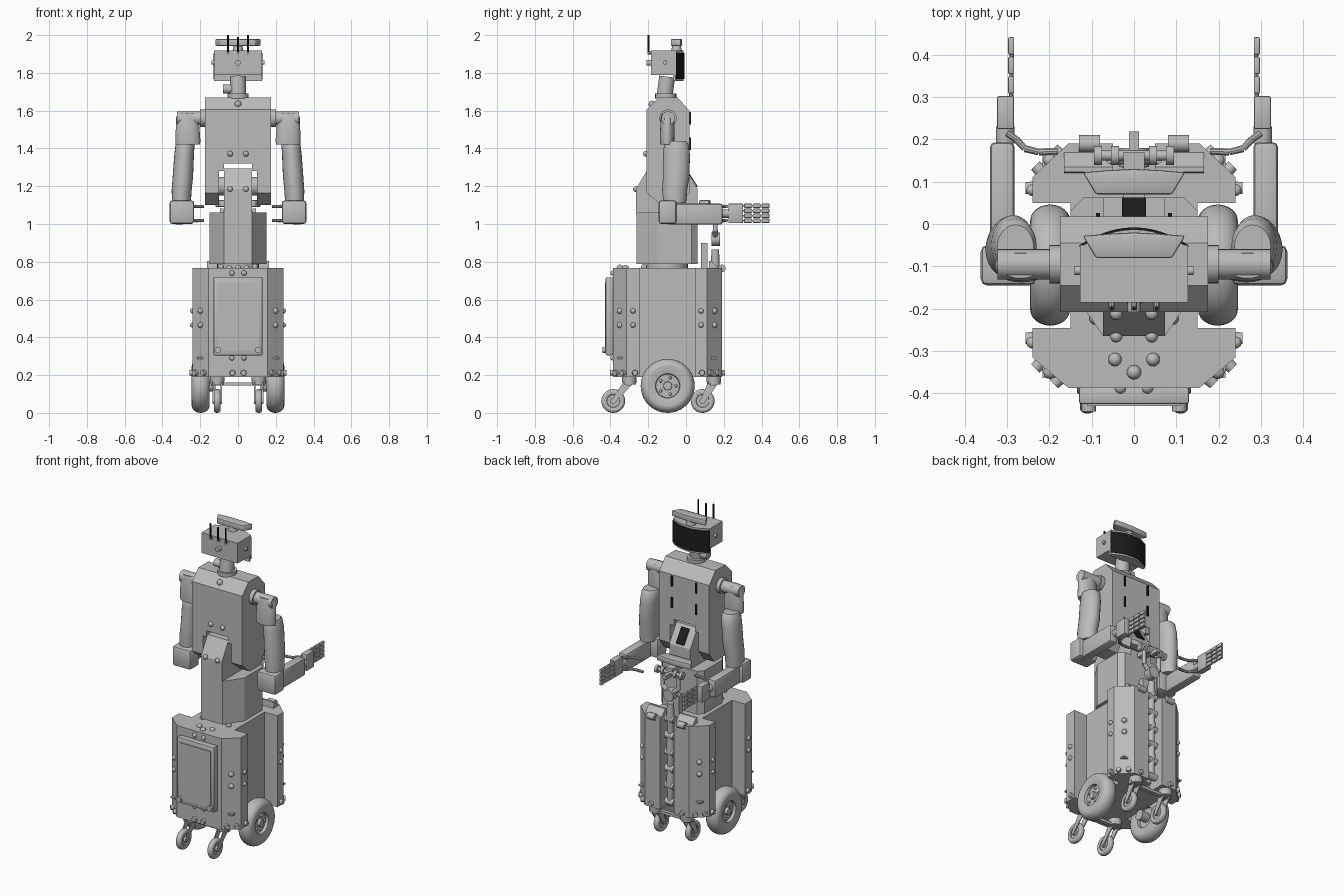
import bpy, bmesh, math
from mathutils import Vector, Matrix

def material(name, c):
    m = bpy.data.materials.new(name)
    m.diffuse_color = (c, c, c, 1)
    return m
GREY = material("body grey", 0.5)
BLACK = material("dark glass", 0.012)

def finish(bm, name, mat=GREY, smooth=False, bevel=0):
    if bevel:
        bmesh.ops.bevel(bm, geom=bm.edges[:], offset=bevel, segments=2, affect='EDGES', profile=0.5)
    bmesh.ops.recalc_face_normals(bm, faces=bm.faces[:])
    me = bpy.data.meshes.new(name)
    bm.to_mesh(me); bm.free()
    me.materials.append(mat)
    ob = bpy.data.objects.new(name, me)
    bpy.context.collection.objects.link(ob)
    if smooth:
        bpy.ops.object.select_all(action='DESELECT')
        ob.select_set(True)
        bpy.context.view_layer.objects.active = ob
        bpy.ops.object.shade_smooth_by_angle(angle=math.radians(35))
    return ob

def box(name, x0, x1, y0, y1, z0, z1, mat=GREY, bevel=0):
    bm = bmesh.new()
    bmesh.ops.create_cube(bm, size=1)
    for v in bm.verts:
        v.co = Vector(((x0+x1)/2 + v.co.x*(x1-x0), (y0+y1)/2 + v.co.y*(y1-y0), (z0+z1)/2 + v.co.z*(z1-z0)))
    return finish(bm, name, mat, bevel > 0, bevel)

def cyl(name, a, b, r, r2=None, mat=GREY, seg=20):
    a, b = Vector(a), Vector(b)
    d = b - a
    bm = bmesh.new()
    M = Matrix.Translation((a+b)/2) @ d.to_track_quat('Z', 'Y').to_matrix().to_4x4()
    bmesh.ops.create_cone(bm, cap_ends=True, segments=seg, radius1=r, radius2=r if r2 is None else r2, depth=d.length, matrix=M)
    return finish(bm, name, mat, True)

def ball(name, p, r):
    bm = bmesh.new()
    bmesh.ops.create_uvsphere(bm, u_segments=14, v_segments=8, radius=r, matrix=Matrix.Translation(p))
    return finish(bm, name, GREY, True)

def prism(name, pts, axis, lo, hi, mat=GREY, bevel=0):
    """Extrude a profile: (y,z) points along x, or (x,y) points along z."""
    bm = bmesh.new()
    put = (lambda p, h: (h, p[0], p[1])) if axis == 'x' else (lambda p, h: (p[0], p[1], h))
    f = bm.faces.new([bm.verts.new(put(p, lo)) for p in pts])
    r = bmesh.ops.extrude_face_region(bm, geom=[f])
    shift = Vector(put((0, 0), hi - lo))
    for v in r['geom']:
        if isinstance(v, bmesh.types.BMVert):
            v.co += shift
    return finish(bm, name, mat, bevel > 0, bevel)

def sym(half):
    return half + [(-x, y) for x, y in reversed(half) if x]

def loft(name, rings, n=24):
    """Rings of (x, y, z, rx, ry) stacked in z."""
    bm = bmesh.new()
    rows = [[bm.verts.new((x + rx*math.cos(2*math.pi*i/n), y + ry*math.sin(2*math.pi*i/n), z)) for i in range(n)]
            for x, y, z, rx, ry in rings]
    for a, b in zip(rows, rows[1:]):
        for i in range(n):
            bm.faces.new((a[i], a[(i+1) % n], b[(i+1) % n], b[i]))
    bm.faces.new(rows[0]); bm.faces.new(rows[-1])
    return finish(bm, name, GREY, True)

def lathe_x(name, x, y, z, prof, n=40):
    """Revolve (dx, radius) points about an axle along x."""
    bm = bmesh.new()
    rows = [[bm.verts.new((x+dx, y + r*math.cos(2*math.pi*i/n), z + r*math.sin(2*math.pi*i/n))) for i in range(n)]
            for dx, r in prof]
    for a, b in zip(rows, rows[1:]):
        for i in range(n):
            bm.faces.new((a[i], a[(i+1) % n], b[(i+1) % n], b[i]))
    bm.faces.new(rows[0]); bm.faces.new(rows[-1])
    return finish(bm, name, GREY, True)

def tyre(w, r, rim, dish):
    arc = [(w*math.sin(t), r - w*0.8 + w*0.8*math.cos(t)) for t in [math.radians(a) for a in range(-90, 91, 15)]]
    return [(-dish, rim*0.95), (-w*0.8, rim)] + arc + [(w*0.8, rim), (dish, rim*0.95)]

# base cabinet with wheel bays and front arm slot
base = sym([(0.05, 0.08), (0.05, 0.19), (0.155, 0.19), (0.24, 0.11), (0.24, 0.05), (0.15, 0.05),
            (0.15, -0.245), (0.24, -0.245), (0.24, -0.315), (0.155, -0.387)])
prism("base_cabinet", base, 'z', 0.19, 0.768)
# rear door with frame, hinges and feet
box("rear_door", -0.13, 0.13, -0.425, -0.385, 0.305, 0.718, bevel=0.006)
box("rear_door_panel", -0.11, 0.11, -0.43, -0.42, 0.33, 0.69)
for s in (-1, 1):
    cyl("door_foot", (s*0.107, -0.42, 0.333), (s*0.107, -0.443, 0.333), 0.017)
    # drive wheels
    lathe_x("drive_wheel", s*0.198, -0.097, 0.143, tyre(0.047, 0.143, 0.065, 0.02))
    cyl("wheel_hub", (s*0.12, -0.097, 0.143), (s*0.235, -0.097, 0.143), 0.032, 0.022)
    for k in range(5):
        a = k*math.tau/5
        ball("wheel_bolt", (s*0.22, -0.097+0.045*math.cos(a), 0.143+0.045*math.sin(a)), 0.008)
    # casters
    for sy, wy in ((-0.3, -0.385), (0.147, 0.088)):
        x = s*0.11
        lathe_x("caster_wheel", x, wy, 0.063, tyre(0.018, 0.063, 0.035, 0.008), 28)
        cyl("caster_hub", (x-0.022, wy, 0.063), (x+0.022, wy, 0.063), 0.016)
        cyl("caster_swivel", (x, sy, 0.15), (x, sy, 0.2), 0.036, 0.04)
        for e in (-1, 1):
            X = x + e*0.021
            prism("caster_fork", [(sy+0.03, 0.165), (sy-0.03, 0.165), (wy-0.014, 0.063), (wy, 0.05), (wy+0.016, 0.063)], 'x', X-0.003, X+0.003)
    # base sensors: low ring, upper pairs, status buttons
    ring = [(0.24, 0.085, 1, 0), (0.222, 0.127, .7, .7), (0.18, 0.167, .7, .7), (0.11, 0.19, 0, 1),
            (0.24, -0.27, 1, 0), (0.222, -0.33, .7, -.7), (0.178, -0.367, .7, -.7), (0.03, -0.387, 0, -1)]
    for x, y, nx, ny in ring:
        cyl("bumper_sensor", (s*(x-0.01*nx), y-0.01*ny, 0.212), (s*(x+0.016*nx), y+0.016*ny, 0.212), 0.017, 0.014, seg=14)
    for y, ny in ((0.15, .7), (-0.35, -.7)):
        for z in (0.465, 0.54):
            ball("side_light", (s*0.198, y, z), 0.016)
            ball("flank_light", (s*0.24, 0.08 if y > 0 else -0.28, z), 0.014)
        box("side_socket", s*0.2-0.016, s*0.2+0.016, y-0.014, y+0.014, 0.285, 0.295)
    for y in (-0.32,):
        ball("deck_button", (s*0.045, y, 0.768), 0.016)
    ball("deck_button", (s*0.09, -0.222, 0.772), 0.016)
    ball("door_light", (s*0.032, -0.387, 0.74), 0.014)
    ball("door_light", (s*0.032, -0.387, 0.29), 0.013)
    # sloped front deck ramps
    prism("deck_ramp", [(0.12, 0.765), (0.123, 0.805), (0.135, 0.805), (0.172, 0.765)], 'x', s*0.05, s*0.165)
    cyl("ramp_pin", (s*0.08, 0.19, 0.765), (s*0.13, 0.19, 0.765), 0.02)
ball("deck_button", (0, -0.35, 0.768), 0.017)
for y in (-0.3, 0.14):
    box("caster_crossbar", -0.15, 0.15, y-0.012, y+0.012, 0.145, 0.162)

# turntable and waist
cyl("turntable", (0, -0.1, 0.76), (0, -0.1, 0.79), 0.11, seg=32)
prism("waist", sym([(0.075, -0.262), (0.15, -0.15), (0.15, 0.03), (0.12, 0.062)]), 'z', 0.787, 1.06)
# spine block with sloping ends
prism("spine", [(-0.265, 1.05), (-0.265, 1.185), (-0.2, 1.295), (-0.01, 1.295), (0.062, 1.185), (0.062, 1.05)], 'x', -0.073, 0.073)
prism("spine_screen", [(0.003, 1.28), (0.058, 1.195), (0.062, 1.199), (0.007, 1.284)], 'x', -0.028, 0.028, BLACK)
cyl("hip_axle", (-0.16, -0.09, 1.2), (0.16, -0.09, 1.2), 0.05)
# torso with a bottom notch around the spine
prism("torso", [(-0.208, 1.32), (-0.208, 1.605), (-0.145, 1.67), (-0.045, 1.67), (0.018, 1.6), (0.018, 1.32)], 'x', -0.175, 0.175)
for s in (-1, 1):
    prism("torso_side", [(-0.208, 1.165), (-0.208, 1.32), (0.018, 1.32), (0.018, 1.165), (-0.03, 1.1), (-0.13, 1.1)], 'x', s*0.1, s*0.175)
    prism("notch_trim", [(-0.205, 1.28), (-0.205, 1.32), (0.015, 1.32), (0.015, 1.28)], 'x', s*0.075, s*0.101)
    for z in (1.425, 1.56):
        box("chest_slit", s*0.085-0.005, s*0.085+0.005, 0.015, 0.026, z-0.032, z+0.032, BLACK)
    ball("back_button", (s*0.042, -0.212, 1.372), 0.015)
    ball("spine_button", (s*0.042, -0.265, 1.185), 0.015)
ball("shoulder_button", (0, -0.18, 1.635), 0.018)

# neck
cyl("neck", (0, -0.115, 1.66), (0, -0.1, 1.78), 0.042, seg=24)
cyl("neck_motor", (-0.08, -0.11, 1.715), (0, -0.11, 1.715), 0.024)
cyl("neck_collar", (0, -0.107, 1.665), (0, -0.107, 1.69), 0.056)
# head with curved visor
def arc(off, w):
    return [(w*t/6, -0.05 + off + 0.042*(1-(t/6)**2)) for t in range(-6, 7)]
box("head", -0.127, 0.127, -0.185, -0.05, 1.79, 1.918)
prism("face_housing", arc(-0.005, 0.127) + [(0.127, -0.07), (-0.127, -0.07)], 'z', 1.757, 1.918)
prism("visor", arc(0, 0.129) + [(0.129, -0.054), (-0.129, -0.054)], 'z', 1.768, 1.906, BLACK)
for s in (-1, 1):
    cyl("ear", (s*0.12, -0.11, 1.855), (s*0.14, -0.11, 1.855), 0.011, seg=12)
cyl("rear_camera", (0, -0.18, 1.853), (0, -0.208, 1.853), 0.015, seg=16)
for x in (-0.053, 0, 0.053):
    cyl("antenna", (x, -0.199, 1.9), (x, -0.199, 2.0 if x else 1.99), 0.005, mat=BLACK, seg=8)
    cyl("antenna_mount", (x, -0.182, 1.905), (x, -0.204, 1.905), 0.007, seg=8)
# camera bars: one on the head, one on the small front arm
bar = sym([(0.09, -0.03), (0.121, 0.022), (0.06, 0.027), (0, 0.03)])
for name, y, z in (("head_camera_bar", -0.05, 1.943), ("arm_camera_bar", 0.1, 1.09)):
    prism(name, [(px, py+y) for px, py in bar], 'z', z, z+0.036, bevel=0.005)
cyl("camera_bar_stand", (0, -0.05, 1.91), (0, -0.05, 1.95), 0.03, 0.022)

# small front lift arm in the slot, with rollers and fork
Y = 0.155
for i in range(6):
    z = 0.24 + i*0.105
    cyl("lift_arm_link", (0, Y, z), (0, Y, z+0.1), 0.024 if i % 2 else 0.016, 0.02, seg=14)
    cyl("lift_arm_joint", (-0.03, Y, z), (0.03, Y, z), 0.022, seg=14)
box("lift_rail", -0.03, 0.03, 0.08, 0.115, 0.22, 0.9)
cyl("fork_disc", (0, Y-0.02, 0.92), (0, Y+0.025, 0.92), 0.036)
cyl("fork_roller", (-0.095, Y+0.007, 1.06), (0.095, Y+0.007, 1.06), 0.012)
box("camera_bracket", -0.025, 0.025, 0.05, 0.17, 1.06, 1.09)
box("fork_nose", -0.012, 0.012, Y, 0.218, 1.035, 1.06)
for s in (-1, 1):
    cyl("fork_root", (s*0.015, Y, 0.93), (s*0.055, Y, 0.965), 0.014, seg=12)
    cyl("fork_prong", (s*0.055, Y, 0.96), (s*0.055, Y, 1.06), 0.013, seg=12)
    for x in (0.045, 0.085):
        cyl("fork_wheel", (s*(x-0.009), Y+0.007, 1.06), (s*(x+0.009), Y+0.007, 1.06), 0.023, seg=14)

# arms
for s in (-1, 1):
    cyl("shoulder_disc", (s*0.17, -0.095, 1.56), (s*0.2, -0.095, 1.56), 0.046)
    cyl("shoulder_joint", (s*0.19, -0.095, 1.56), (s*0.322, -0.095, 1.56), 0.036)
    loft("shoulder_link", [(s*0.265, -0.1, 1.42, 0.064, 0.036), (s*0.265, -0.1, 1.44, 0.066, 0.038),
                           (s*0.268, -0.098, 1.56, 0.06, 0.037), (s*0.268, -0.098, 1.585, 0.052, 0.03)])
    loft("upper_arm", [(s*0.3, -0.06, 1.11, 0.05, 0.06), (s*0.298, -0.06, 1.18, 0.053, 0.066),
                       (s*0.292, -0.052, 1.25, 0.054, 0.07), (s*0.285, -0.05, 1.37, 0.052, 0.071),
                       (s*0.28, -0.052, 1.425, 0.05, 0.064), (s*0.28, -0.055, 1.44, 0.043, 0.053)])
    xs = sorted((s*0.232, s*0.362))
    box("elbow", xs[0], xs[1], -0.145, -0.05, 1.0, 1.125, bevel=0.015)
    xs = sorted((s*0.282, s*0.34))
    box("forearm", xs[0], xs[1], -0.1, 0.193, 0.997, 1.108, bevel=0.012)
    cyl("wrist", (s*0.304, 0.19, 1.055), (s*0.304, 0.23, 1.055), 0.022)
    xs = sorted((s*0.283, s*0.323))
    box("palm", xs[0], xs[1], 0.224, 0.302, 1.005, 1.108, bevel=0.004)
    # four jointed fingers and two inward thumbs
    for i in range(4):
        z = 1.017 + i*0.0265
        cyl("finger_tendon", (s*0.29, 0.295, z), (s*0.288, 0.435, z), 0.005, seg=8)
        for j in range(3):
            y = 0.308 + j*0.046
            xs = sorted((s*0.283, s*0.297))
            box("finger_segment", xs[0], xs[1], y, y+0.041, z-0.011, z+0.011, bevel=0.003)
    for z in (1.018, 1.093):
        path = [(0.3, 0.215), (0.278, 0.2), (0.258, 0.178), (0.225, 0.17), (0.18, 0.172)]
        for a, b in zip(path, path[1:]):
            cyl("thumb_segment", (s*a[0], a[1], z), (s*b[0], b[1], z), 0.009, 0.008, seg=10)
